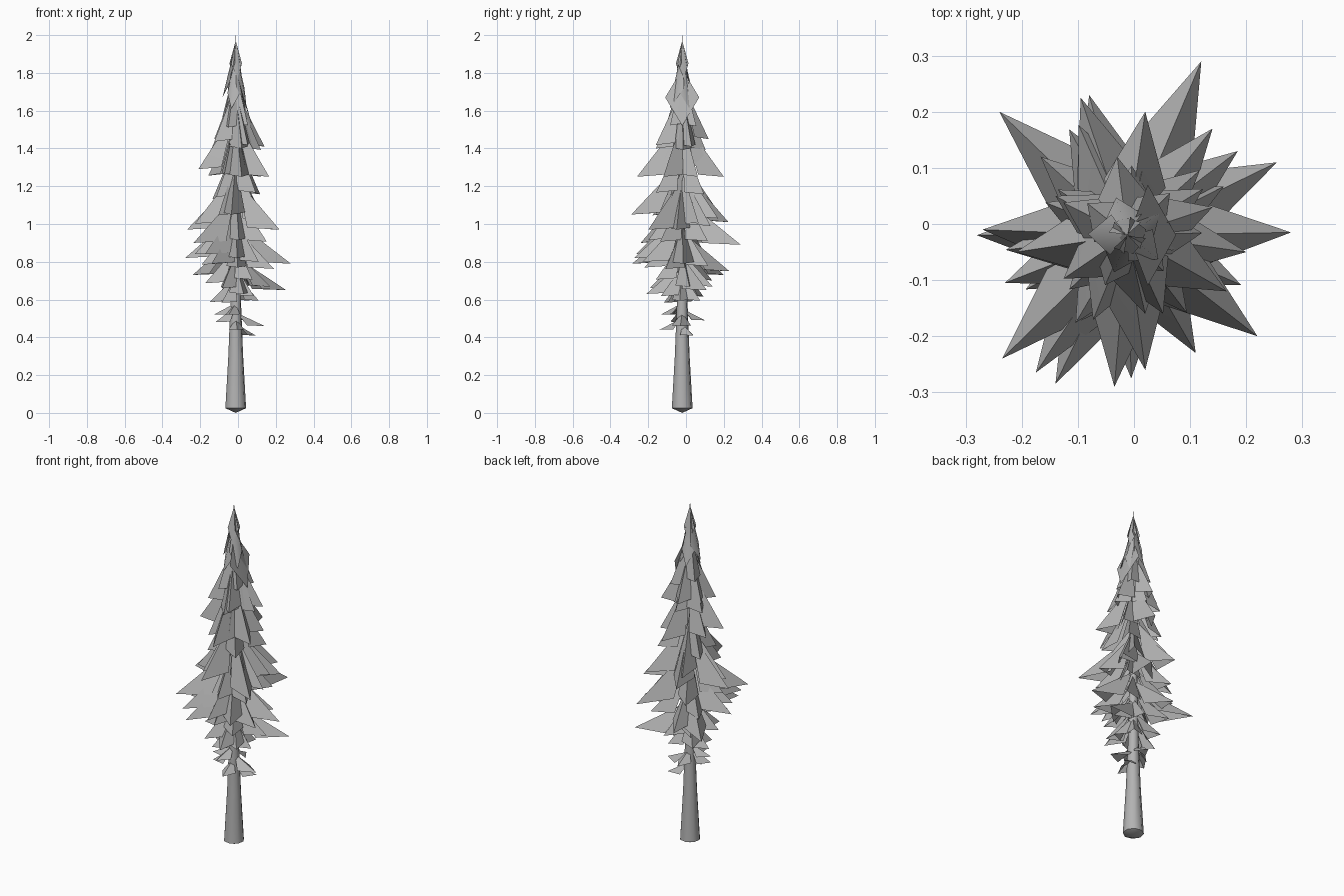
import bpy, bmesh, math, random
from mathutils import Vector

if "Cube" in bpy.data.objects:
    bpy.data.objects.remove(bpy.data.objects["Cube"])

random.seed(4)
CX, CY = -0.012, -0.02          # trunk axis


def material(name, c):
    m = bpy.data.materials.new(name)
    m.diffuse_color = (c, c, c, 1)
    m.use_nodes = True
    m.node_tree.nodes["Principled BSDF"].inputs["Base Color"].default_value = m.diffuse_color
    return m


grey = material("neutral grey", 0.45)


def finish(bm, name, angle):
    me = bpy.data.meshes.new(name)
    bm.to_mesh(me)
    bm.free()
    ob = bpy.data.objects.new(name, me)
    bpy.context.collection.objects.link(ob)
    me.materials.append(grey)
    me.shade_smooth()
    me.set_sharp_from_angle(angle=math.radians(angle))
    return ob


def interp(table, z):
    for (a, va), (b, vb) in zip(table, table[1:]):
        if z <= b:
            t = max(0, (z - a) / (b - a))
            return va + (vb - va) * t
    return table[-1][1]


# Trunk: tapered eight-sided pole with a slightly pointed foot
bm = bmesh.new()
rings = []
for z, r in [(0.025, 0.056), (0.3, 0.040), (0.6, 0.028), (1.2, 0.018), (1.94, 0.004)]:
    rings.append([bm.verts.new((CX + r * math.cos(math.tau * i / 8 + 0.2),
                                CY + r * math.sin(math.tau * i / 8 + 0.2), z)) for i in range(8)])
for a, b in zip(rings, rings[1:]):
    for i in range(8):
        bm.faces.new((a[i], a[(i + 1) % 8], b[(i + 1) % 8], b[i]))
foot, top = bm.verts.new((CX, CY, 0)), bm.verts.new((CX, CY, 2.0))
for i in range(8):
    bm.faces.new((rings[0][(i + 1) % 8], rings[0][i], foot))
    bm.faces.new((rings[-1][i], rings[-1][(i + 1) % 8], top))
finish(bm, "trunk", 60)

# Boughs: folded kites with a ridge from trunk to tip and drooping sides
bm = bmesh.new()
DROP = [(0.38, 0.03), (0.5, 0.09), (0.65, 0.17), (0.8, 0.22), (1.0, 0.27), (1.3, 0.30), (1.7, 0.26)]


def bough(x, y, z, wide=None, drop=None, sag=0.04):
    drop = drop or interp(DROP, z)
    d = Vector((x - CX, y - CY, 0))
    r = d.length
    d.normalize()
    side = Vector((-d.y, d.x, 0))
    w = wide or 0.04 + 0.07 * r
    axis = Vector((CX, CY, 0))

    def pt(f, s, h):
        return bm.verts.new(axis + d * (r * f) + side * s + Vector((0, 0, h)))
    root = pt(0.03, 0, z + drop)
    tip = pt(1, 0, z)
    mid = pt(0.52, 0, z + drop * 0.50)
    left = pt(0.42, w, z + drop * sag)
    right = pt(0.42, -w, z + drop * sag)
    for f in ((root, left, mid), (left, tip, mid), (root, mid, right), (right, mid, tip)):
        bm.faces.new(f)


# the long boughs that make the outline
for tip in [(0.28, -0.015, 0.79), (-0.28, -0.02, 0.82), (0.12, 0.29, 0.89), (-0.24, 0.20, 0.73),
            (-0.08, 0.23, 0.75), (-0.095, 0.225, 1.01), (0.255, 0.11, 0.65), (0.22, -0.20, 0.97),
            (-0.235, -0.24, 0.90), (-0.035, -0.29, 1.05), (-0.14, -0.285, 0.79), (-0.175, -0.265, 0.84),
            (-0.005, -0.275, 0.82), (-0.27, -0.01, 0.97), (-0.21, -0.05, 1.29), (0.165, -0.12, 1.25),
            (0.02, -0.26, 1.25), (0.02, 0.20, 1.25), (0.14, 0.17, 1.03), (0.185, 0.13, 0.99),
            (0.11, -0.23, 0.80), (-0.23, -0.105, 0.84), (-0.14, 0.05, 1.40), (0.14, 0.03, 1.41),
            (0.02, -0.16, 1.40), (-0.03, 0.12, 1.45), (0.14, -0.03, 0.46), (-0.12, -0.06, 0.48),
            (0.03, -0.21, 0.63), (0.20, -0.05, 0.97)]:
    bough(*tip)

# shorter filler tiers: tip height, reach, count
for n, (z, r, count) in enumerate([(0.60, 0.14, 6), (0.68, 0.19, 6), (0.79, 0.21, 5),
                                   (0.92, 0.20, 5), (1.03, 0.20, 5), (1.15, 0.16, 4),
                                   (1.28, 0.17, 5), (1.42, 0.14, 5), (1.54, 0.10, 4)]):
    for i in range(count):
        a = math.tau * (i + random.uniform(-0.2, 0.2)) / count + n * 1.1
        k = r * random.uniform(0.85, 1.1)
        bough(CX + k * math.cos(a), CY + k * math.sin(a), z + random.uniform(-0.03, 0.03))

# steep boughs around the crown, one of them broad
bough(0.075, -0.02, 1.52, 0.09, 0.30, 0.5)
for i in range(5):
    a = math.tau * i / 5 + 0.6
    bough(CX + 0.07 * math.cos(a), CY + 0.07 * math.sin(a), 1.61 + 0.03 * (i % 3), 0.036, 0.28, 0.3)
for i in range(4):
    a = math.tau * i / 4 + 0.3
    bough(CX + 0.035 * math.cos(a), CY + 0.035 * math.sin(a), 1.77, 0.03, 0.2, 0.4)

# small flat twigs under the crown
for a, z in [(0.5, 0.41), (-1.5, 0.44), (1.6, 0.49), (3.4, 0.52), (4.4, 0.52)]:
    bough(CX + 0.12 * math.cos(a), CY + 0.12 * math.sin(a), z, 0.04, 0.06)
finish(bm, "boughs", 60)
